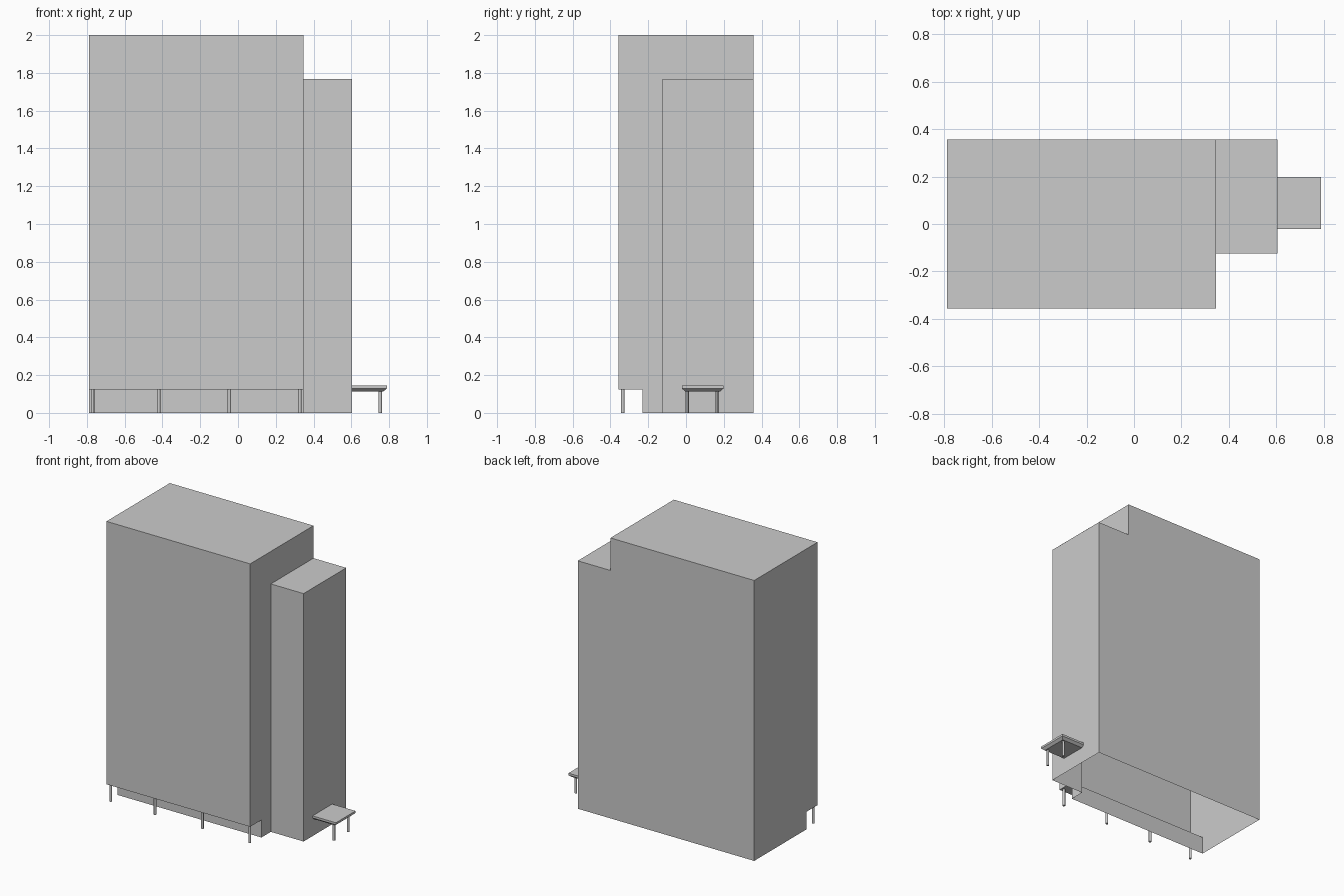
import bpy, bmesh

if "Cube" in bpy.data.objects:
    bpy.data.objects.remove(bpy.data.objects["Cube"])

XL, XM, XR = -0.788, 0.346, 0.604      # main block left/right, side tower right
YF, YB, YT, YK = -0.357, -0.23, -0.124, 0.357  # overhang, base, tower front, back
ZB, ZT, ZH = 0.125, 1.768, 2.0         # soffit, tower roof, main roof


def mesh_object(name, faces):
    bm = bmesh.new()
    for f in faces:
        bm.faces.new([bm.verts.new(p) for p in f])
    bmesh.ops.remove_doubles(bm, verts=bm.verts, dist=1e-5)
    bmesh.ops.recalc_face_normals(bm, faces=bm.faces)
    me = bpy.data.meshes.new(name)
    bm.to_mesh(me)
    bm.free()
    ob = bpy.data.objects.new(name, me)
    bpy.context.collection.objects.link(ob)
    return ob


def wall_x(x, pts):
    return [(x, y, z) for y, z in pts]


def wall_y(y, pts):
    return [(x, y, z) for x, z in pts]


def rect(a0, a1, b0, b1):
    return [(a0, b0), (a1, b0), (a1, b1), (a0, b1)]


def level(z, x0, x1, y0, y1):
    return [(x, y, z) for x, y in rect(x0, x1, y0, y1)]


# Building shell: one open-bottomed hull with a front overhang and side tower
mesh_object("building_shell", [
    wall_x(XL, [(YF, ZB), (YB, ZB), (YB, 0), (YK, 0), (YK, ZH), (YF, ZH)]),
    wall_x(XM, [(YF, ZB), (YB, ZB), (YB, 0), (YT, 0), (YT, ZT),
                (YK, ZT), (YK, ZH), (YF, ZH)]),
    wall_x(XR, rect(YT, YK, 0, ZT)),
    wall_y(YK, [(XL, 0), (XR, 0), (XR, ZT), (XM, ZT), (XM, ZH), (XL, ZH)]),
    wall_y(YF, rect(XL, XM, ZB, ZH)),
    wall_y(YB, rect(XL, XM, 0, ZB)),
    wall_y(YT, rect(XM, XR, 0, ZT)),
    level(ZH, XL, XM, YF, YK),
    level(ZT, XM, XR, YT, YK),
    level(ZB, XL, XM, YF, YB),
])

# Entrance canopy: thin slab with its lower edge sloping in on three sides
rings = [level(0.114, XR, 0.770, -0.004, 0.181),
         level(0.129, XR, 0.788, -0.022, 0.199),
         level(0.144, XR, 0.788, -0.022, 0.199)]
canopy = [rings[0], rings[2]]
for lo, hi in zip(rings, rings[1:]):
    for i in range(4):
        j = (i + 1) % 4
        canopy.append([lo[i], lo[j], hi[j], hi[i]])
mesh_object("entrance_canopy", canopy)


# Round posts
def post(name, x, y, height):
    bpy.ops.mesh.primitive_cylinder_add(vertices=12, radius=0.009, depth=height,
                                        location=(x, y, height / 2))
    bpy.context.object.name = name
    bpy.ops.object.shade_smooth_by_angle()


for i, x in enumerate((-0.77, -0.42, -0.046, 0.327)):
    post(f"overhang_post_{i + 1}", x, -0.335, ZB)
for i, y in enumerate((0.006, 0.166)):
    post(f"canopy_post_{i + 1}", 0.753, y, 0.114)
